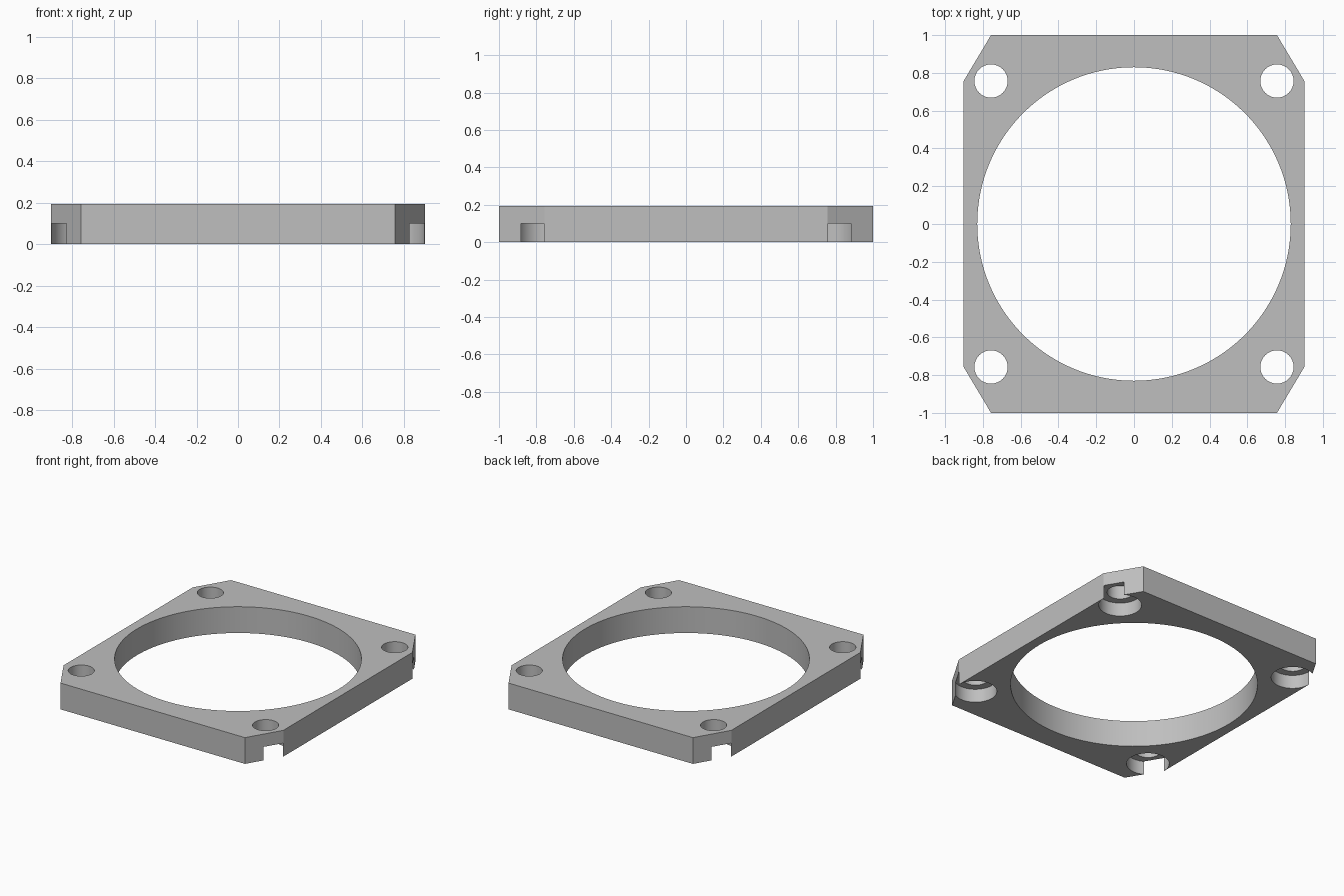
import bpy
import bmesh
import math

HALF_X, HALF_Y, THICK = 0.902, 1.0, 0.195
BOLT = 0.757            # bolt centre offset, also where the corner cuts start
BORE_R, BOLT_R, RECESS_R = 0.83, 0.088, 0.144

cube = bpy.data.objects.get("Cube")
if cube:
    bpy.data.objects.remove(cube, do_unlink=True)

grey = bpy.data.materials.new("plain grey")
grey.use_nodes = True
colour = (0.52, 0.52, 0.52, 1)
grey.diffuse_color = colour
grey.node_tree.nodes["Principled BSDF"].inputs["Base Color"].default_value = colour

# Plate: rectangle with four cut corners, extruded upward
outline = [(HALF_X, -BOLT), (HALF_X, BOLT), (BOLT, HALF_Y), (-BOLT, HALF_Y)]
outline += [(-HALF_X, BOLT), (-HALF_X, -BOLT), (-BOLT, -HALF_Y), (BOLT, -HALF_Y)]
bm = bmesh.new()
base = bm.faces.new([bm.verts.new((x, y, 0)) for x, y in outline])
top = bmesh.ops.extrude_face_region(bm, geom=[base])["geom"]
bmesh.ops.translate(bm, vec=(0, 0, THICK),
                    verts=[v for v in top if isinstance(v, bmesh.types.BMVert)])
bmesh.ops.recalc_face_normals(bm, faces=bm.faces[:])
mesh = bpy.data.meshes.new("flange_plate")
bm.to_mesh(mesh)
bm.free()
plate = bpy.data.objects.new("flange_plate", mesh)
bpy.context.collection.objects.link(plate)
mesh.materials.append(grey)


def drill(name, x, y, radius, z_top, sides):
    """Cut a round hole from below the plate up to z_top."""
    depth = z_top + 0.2
    bpy.ops.mesh.primitive_cylinder_add(vertices=sides, radius=radius, depth=depth,
                                        location=(x, y, z_top - depth / 2))
    cutter = bpy.context.object
    cutter.name = name
    cutter.hide_render = True
    cutter.data.materials.append(grey)
    bpy.ops.object.select_all(action="DESELECT")
    plate.select_set(True)
    bpy.context.view_layer.objects.active = plate
    cut = plate.modifiers.new(name, "BOOLEAN")
    cut.operation = "DIFFERENCE"
    cut.solver = "EXACT"
    cut.object = cutter
    bpy.ops.object.modifier_apply(modifier=cut.name)
    bpy.data.objects.remove(cutter, do_unlink=True)


# Central bore, then a through hole and an underside recess in each corner
drill("central_bore", 0, 0, BORE_R, THICK + 0.2, 128)
for sx in (-1, 1):
    for sy in (-1, 1):
        drill("bolt_hole", sx * BOLT, sy * BOLT, BOLT_R, THICK + 0.2, 64)
        drill("bolt_recess", sx * BOLT, sy * BOLT, RECESS_R, 0.1, 64)

# Smooth round walls with crisp edges
bpy.ops.object.shade_smooth_by_angle(angle=math.radians(25))
